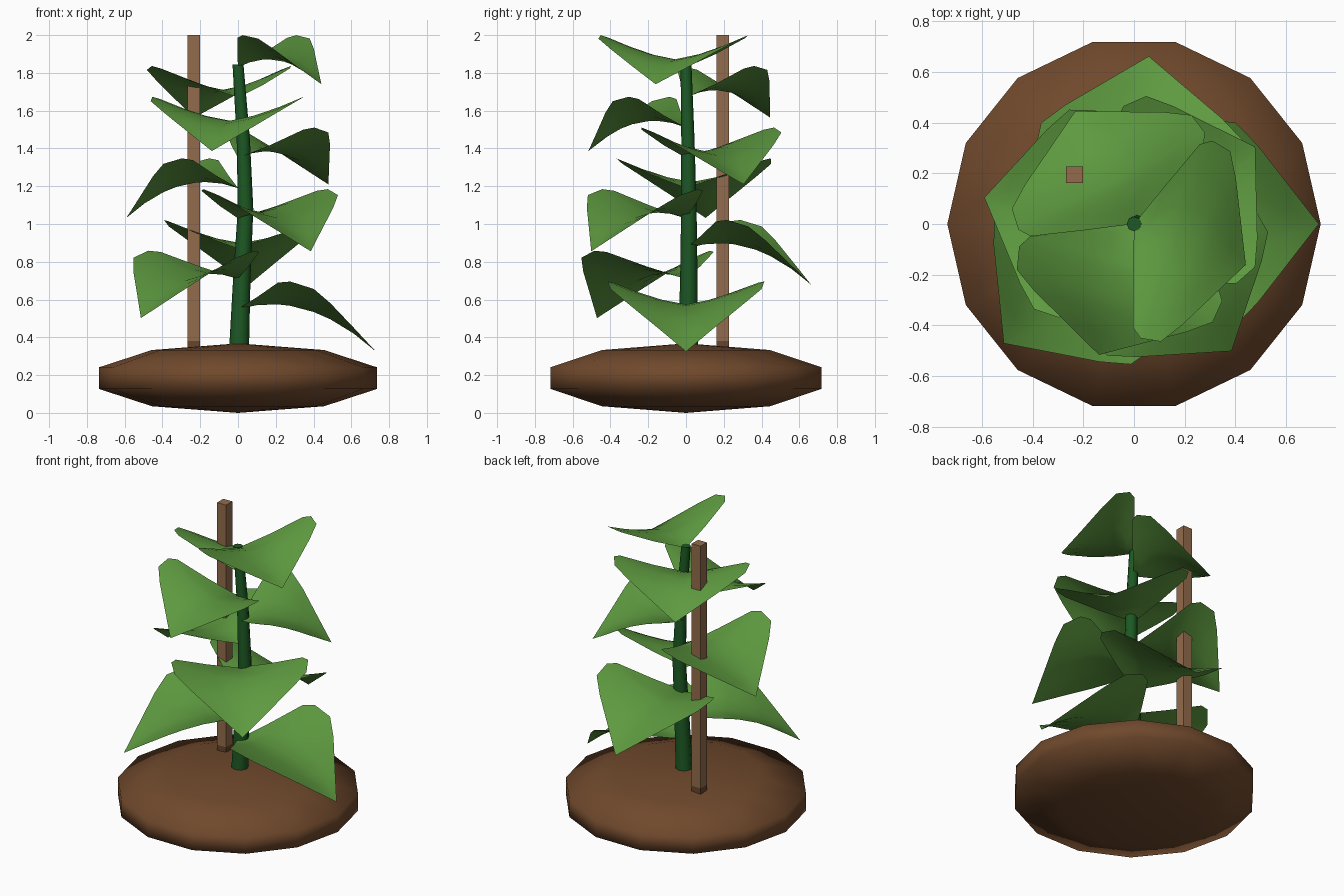
import bpy, bmesh, math
from mathutils import Matrix, Vector

if "Cube" in bpy.data.objects:
    bpy.data.objects.remove(bpy.data.objects["Cube"], do_unlink=True)


def material(name, rgb):
    m = bpy.data.materials.new(name)
    m.use_nodes = True
    m.diffuse_color = (*rgb, 1)
    m.node_tree.nodes["Principled BSDF"].inputs["Base Color"].default_value = (*rgb, 1)
    return m


soil_brown = material("soil brown", (0.16, 0.066, 0.025))
wood_tan = material("wood tan", (0.29, 0.15, 0.072))
wood_dark = material("damp wood", (0.13, 0.058, 0.026))
stem_green = material("stem green", (0.012, 0.1, 0.017))
leaf_green = material("leaf green", (0.11, 0.32, 0.05))


def make_object(name, bm, mats, smooth_angle=None):
    mesh = bpy.data.meshes.new(name)
    bm.to_mesh(mesh)
    bm.free()
    for m in mats:
        mesh.materials.append(m)
    obj = bpy.data.objects.new(name, mesh)
    bpy.context.collection.objects.link(obj)
    if smooth_angle:
        bpy.ops.object.select_all(action="DESELECT")
        obj.select_set(True)
        bpy.context.view_layer.objects.active = obj
        bpy.ops.object.shade_smooth_by_angle(angle=math.radians(smooth_angle))
    return obj


# Soil mound: flattened low-poly sphere with a corner on each side
bm = bmesh.new()
bmesh.ops.create_uvsphere(bm, u_segments=14, v_segments=5, radius=1)
bmesh.ops.transform(bm, verts=bm.verts, matrix=Matrix.Translation((0, 0, 0.184))
                    @ Matrix.Diagonal((0.775, 0.775, 0.184, 1))
                    @ Matrix.Rotation(math.pi / 2, 4, "Z"))
make_object("soil_mound", bm, [soil_brown], 180)

# Stake: square post with a damp foot
bm = bmesh.new()
bmesh.ops.create_cube(bm, size=1)
bmesh.ops.transform(bm, verts=bm.verts, matrix=Matrix.Translation((-0.235, 0.195, 1.15))
                    @ Matrix.Diagonal((0.066, 0.066, 1.7, 1)))
foot_top = 0.38
bmesh.ops.bisect_plane(bm, geom=bm.verts[:] + bm.edges[:] + bm.faces[:],
                       plane_co=(0, 0, foot_top), plane_no=(0, 0, 1))
for f in bm.faces:
    f.material_index = int(f.calc_center_median().z < foot_top)
make_object("stake", bm, [wood_tan, wood_dark])

# Stem: tapered, gently bowed tube as (x, y, z, radius) rings
bm = bmesh.new()
SIDES = 8
rings = []
for x, y, z, r in [(0.005, 0.01, 0.32, 0.053), (0.02, 0.015, 0.71, 0.046),
                   (0.04, 0.015, 1.08, 0.041), (0.028, 0.01, 1.45, 0.035),
                   (0, 0, 1.845, 0.029)]:
    rings.append([bm.verts.new((x + r * math.cos(a), y + r * math.sin(a), z))
                  for a in (math.tau * i / SIDES for i in range(SIDES))])
for low, high in zip(rings, rings[1:]):
    for i in range(SIDES):
        j = (i + 1) % SIDES
        bm.faces.new((low[i], low[j], high[j], high[i]))
bm.faces.new(rings[-1])
bm.faces.new(rings[0][::-1])
make_object("stem", bm, [stem_green], 50)

# Leaf outline: (fraction along midrib, half width)
OUTLINE = [(0.14, 0.19), (0.29, 0.385), (0.38, 0.415), (0.55, 0.4),
           (0.67, 0.31), (0.84, 0.15)]
COLUMNS = 6


def make_leaf(name, angle, base_z, length, rise, fall):
    bm = bmesh.new()
    spin = Matrix.Rotation(angle, 4, "Z")

    # Arched midrib with edges curling up away from it
    def point(t, v):
        z = base_z + rise * t - fall * t * t + 0.44 * abs(v) ** 1.4
        return bm.verts.new(spin @ Vector((t * length, v, z)))

    base, tip = point(0, 0), point(1, 0)
    rows = [[point(t, w * (2 * c / COLUMNS - 1)) for c in range(COLUMNS + 1)]
            for t, w in OUTLINE]
    for c in range(COLUMNS):
        bm.faces.new((base, rows[0][c + 1], rows[0][c]))
        for a, b in zip(rows, rows[1:]):
            bm.faces.new((a[c], a[c + 1], b[c + 1], b[c]))
        bm.faces.new((rows[-1][c], rows[-1][c + 1], tip))
    bmesh.ops.recalc_face_normals(bm, faces=bm.faces)
    if sum(f.normal.z for f in bm.faces) < 0:
        bmesh.ops.reverse_faces(bm, faces=bm.faces)
    make_object(name, bm, [leaf_green], 80)


# Leaves spiral up the stem, shorter and less drooping toward the top
LEAVES = 9
for i in range(LEAVES):
    k = i / (LEAVES - 1)
    make_leaf(f"leaf_{i + 1}", -math.radians(137.5) * i,
              base_z=0.55 + 1.28 * k, length=0.73 - 0.26 * k,
              rise=0.21 + 0.02 * k, fall=0.435 - 0.115 * k)
